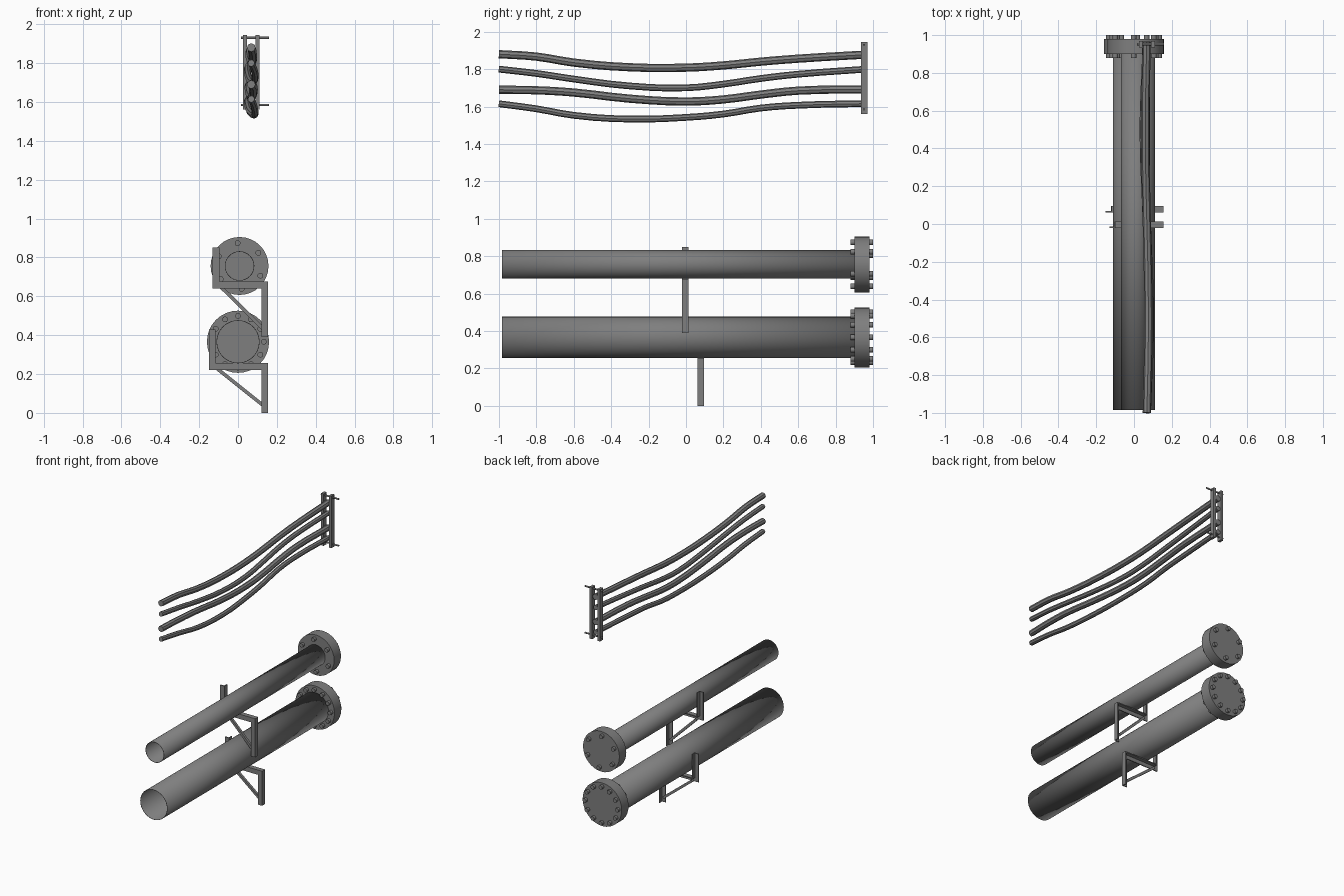
import bpy, bmesh
from math import pi, sin, cos, radians, atan2, hypot
from mathutils import Matrix, Vector

cube = bpy.data.objects.get("Cube")
if cube:
    bpy.data.objects.remove(cube, do_unlink=True)

steel = bpy.data.materials.new("steel_grey")
steel.use_nodes = True
GREY = (0.21, 0.21, 0.21, 1)
steel.diffuse_color = GREY
steel.node_tree.nodes["Principled BSDF"].inputs["Base Color"].default_value = GREY


def finish(name, bm, smooth=False):
    bmesh.ops.recalc_face_normals(bm, faces=bm.faces)
    mesh = bpy.data.meshes.new(name)
    bm.to_mesh(mesh)
    bm.free()
    mesh.materials.append(steel)
    obj = bpy.data.objects.new(name, mesh)
    bpy.context.collection.objects.link(obj)
    if smooth:
        smooth_object(obj)
    return obj


def smooth_object(obj):
    bpy.ops.object.select_all(action='DESELECT')
    obj.select_set(True)
    bpy.context.view_layer.objects.active = obj
    bpy.ops.object.shade_smooth_by_angle(angle=radians(40))


def add_cylinder(bm, x, z, r, y0, y1, sides, caps=True):
    """Cylinder lying along y."""
    m = Matrix.Translation((x, (y0 + y1) / 2, z)) @ Matrix.Rotation(pi / 2, 4, 'X')
    bmesh.ops.create_cone(bm, cap_ends=caps, segments=sides, radius1=r,
                          radius2=r, depth=y1 - y0, matrix=m)


def add_box(bm, centre, size, tilt=0):
    m = (Matrix.Translation(centre) @ Matrix.Rotation(tilt, 4, 'Y')
         @ Matrix.Diagonal((*size, 1)))
    bmesh.ops.create_cube(bm, size=1, matrix=m)


# Open pipe with a bolted blind flange at the back
def flanged_pipe(label, x, z, pipe_r, flange_r, bolt_ring, bolts, start):
    bm = bmesh.new()
    add_cylinder(bm, x, z, pipe_r, -0.985, 0.91, 32, caps=False)
    pipe = finish(label + "_pipe", bm, smooth=True)
    wall = pipe.modifiers.new("wall", 'SOLIDIFY')
    wall.thickness = 0.003

    bm = bmesh.new()
    add_cylinder(bm, x, z, flange_r, 0.90, 0.98, 32)
    finish(label + "_flange", bm, smooth=True)

    bm = bmesh.new()
    for i in range(bolts):
        a = radians(start) + 2 * pi * i / bolts
        add_cylinder(bm, x + bolt_ring * cos(a), z + bolt_ring * sin(a),
                     0.015, 0.88, 1.0, 10)
    finish(label + "_bolts", bm, smooth=True)


flanged_pipe("lower", 0.0, 0.366, 0.111, 0.16, 0.133, 12, 90)
flanged_pipe("upper", 0.008, 0.756, 0.076, 0.149, 0.118, 6, 95)


# Angle-iron bracket: post, beam and upright swept as one mitred bar
def bracket(label, y, left, foot, beam, top, brace_foot):
    h, t = 0.0175, 0.007
    post = 0.1375
    path = [Vector(p) for p in ((post, foot), (post, beam), (left, beam), (left, top))]
    profile = [(h, -h), (h, h), (h - t, h), (h - t, t - h), (-h, t - h), (-h, -h)]
    sides = [Vector((1, 0)), Vector((0, 1)), Vector((1, 0))]
    mitres = [sides[0], sides[0] + sides[1], sides[1] + sides[2], sides[2]]
    bm = bmesh.new()
    rings = []
    for p, n in zip(path, mitres):
        rings.append([bm.verts.new((p.x + n.x * s, y + w, p.y + n.y * s))
                      for s, w in profile])
    count = len(profile)
    for a, b in zip(rings, rings[1:]):
        for i in range(count):
            j = (i + 1) % count
            bm.faces.new((a[i], a[j], b[j], b[i]))
    bm.faces.new(rings[0])
    bm.faces.new(rings[-1])
    finish(label + "_bracket", bm)

    # Diagonal brace
    x0, z0, x1, z1 = left + 0.025, beam - 0.01, post - 0.01, brace_foot
    bm = bmesh.new()
    add_box(bm, ((x0 + x1) / 2, y, (z0 + z1) / 2),
            (hypot(x1 - x0, z1 - z0), 0.018, 0.018), atan2(z0 - z1, x1 - x0))
    finish(label + "_brace", bm)


bracket("lower", 0.078, -0.133, 0.0, 0.238, 0.43, 0.04)
bracket("upper", -0.004, -0.113, 0.39, 0.658, 0.85, 0.435)

# Sagging cables
STATIONS = (-1, -0.8, -0.6, -0.3, 0, 0.2, 0.4, 0.6, 0.965)
CABLES = [
    (0.022, 0.008, (1.88, 1.867, 1.835, 1.81, 1.808, 1.82, 1.84, 1.856, 1.878)),
    (0.018, 0.020, (1.80, 1.777, 1.747, 1.71, 1.70, 1.72, 1.75, 1.773, 1.80)),
    (0.022, 0.012, (1.69, 1.687, 1.675, 1.642, 1.627, 1.638, 1.664, 1.685, 1.692)),
    (0.018, 0.020, (1.615, 1.588, 1.553, 1.533, 1.542, 1.56, 1.592, 1.607, 1.616)),
]
for number, (radius, sway, heights) in enumerate(CABLES, 1):
    curve = bpy.data.curves.new(f"cable_{number}", 'CURVE')
    curve.dimensions = '3D'
    curve.bevel_depth = radius
    curve.bevel_resolution = 2
    curve.resolution_u = 3
    curve.use_fill_caps = True
    spline = curve.splines.new('BEZIER')
    spline.bezier_points.add(len(STATIONS) - 1)
    for point, y, z in zip(spline.bezier_points, STATIONS, heights):
        point.co = (0.068 - sway * sin(pi * y), y, z)
        point.handle_left_type = point.handle_right_type = 'AUTO'
    curve.materials.append(steel)
    cable = bpy.data.objects.new(f"cable_{number}", curve)
    bpy.context.collection.objects.link(cable)
    bpy.ops.object.select_all(action='DESELECT')
    cable.select_set(True)
    bpy.context.view_layer.objects.active = cable
    bpy.ops.object.convert(target='MESH')
    smooth_object(bpy.context.view_layer.objects.active)

# Cable clamp: two bars joined by threaded rods
for side, x in (("right", 0.036), ("left", 0.1)):
    bm = bmesh.new()
    add_box(bm, (x, 0.952, 1.753), (0.02, 0.035, 0.385))
    finish(side + "_clamp_bar", bm)
for level, z in (("top", 1.93), ("bottom", 1.585)):
    bm = bmesh.new()
    m = Matrix.Translation((0.0875, 0.952, z)) @ Matrix.Rotation(pi / 2, 4, 'Y')
    bmesh.ops.create_cone(bm, cap_ends=True, segments=10, radius1=0.006,
                          radius2=0.006, depth=0.145, matrix=m)
    finish(level + "_clamp_rod", bm, smooth=True)
